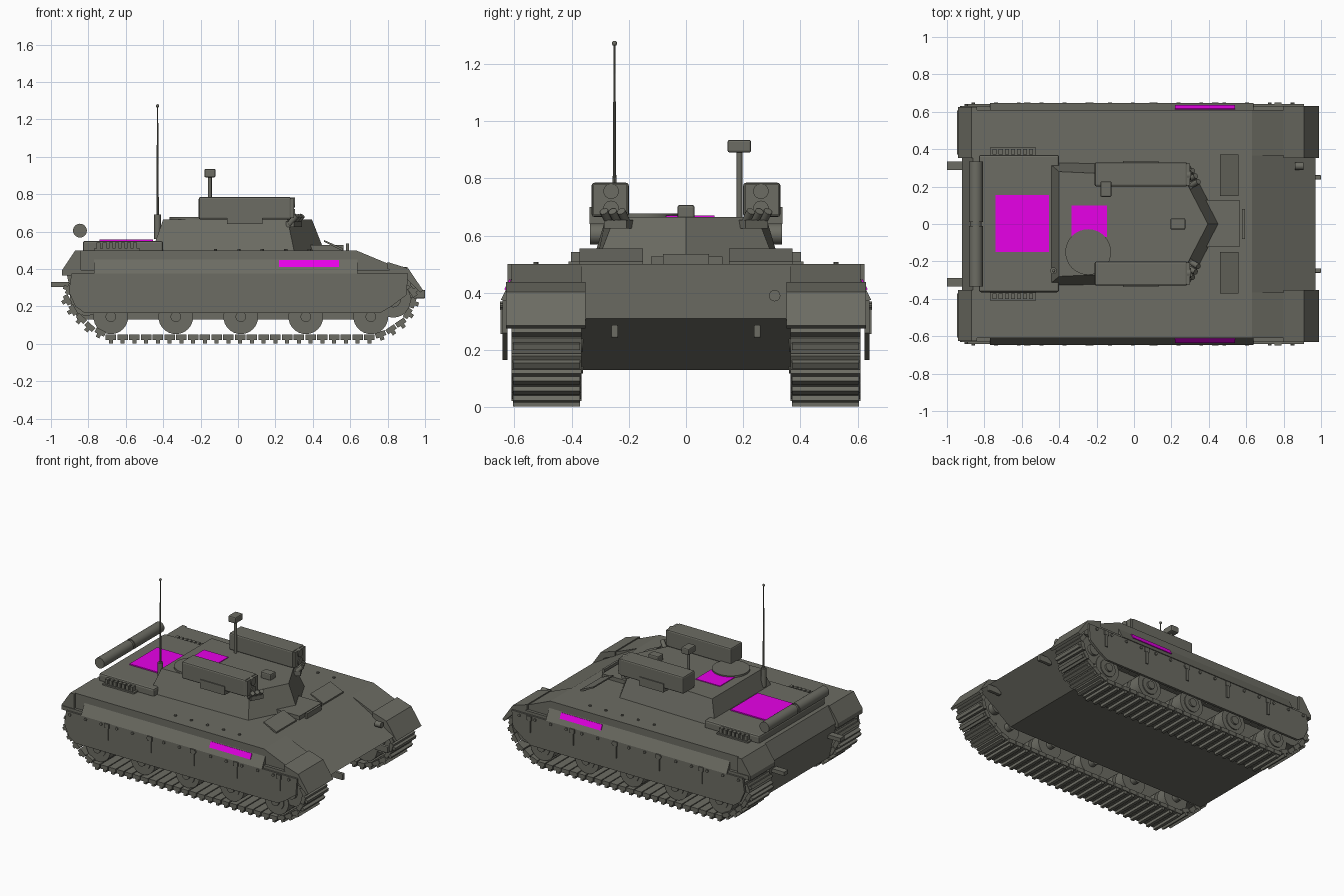
import bpy, bmesh, math
from mathutils import Vector, Matrix

if "Cube" in bpy.data.objects:
    bpy.data.objects.remove(bpy.data.objects["Cube"])


def material(name, colour):
    m = bpy.data.materials.new(name)
    m.use_nodes = True
    m.diffuse_color = (*colour, 1)
    m.node_tree.nodes["Principled BSDF"].inputs["Base Color"].default_value = (*colour, 1)
    return m


ARMOUR = material("olive grey armour", (0.15, 0.15, 0.125))
MARKER = material("magenta marker", (0.8, 0.0, 0.8))


def finish(name, bm, mat=ARMOUR, smooth=False, bevel=0):
    bmesh.ops.recalc_face_normals(bm, faces=bm.faces)
    mesh = bpy.data.meshes.new(name)
    bm.to_mesh(mesh)
    bm.free()
    ob = bpy.data.objects.new(name, mesh)
    bpy.context.collection.objects.link(ob)
    mesh.materials.append(mat)
    if bevel:
        mod = ob.modifiers.new("edge", "BEVEL")
        mod.width, mod.segments = bevel, 2
    if smooth:
        bpy.ops.object.select_all(action="DESELECT")
        ob.select_set(True)
        bpy.context.view_layer.objects.active = ob
        bpy.ops.object.shade_smooth_by_angle(angle=math.radians(35))
    return ob


def add_loft(bm, ring_a, ring_b):
    a = [bm.verts.new(p) for p in ring_a]
    b = [bm.verts.new(p) for p in ring_b]
    bm.faces.new(a)
    bm.faces.new(b[::-1])
    for i in range(len(a)):
        j = (i + 1) % len(a)
        bm.faces.new((a[i], b[i], b[j], a[j]))


def add_box(bm, centre, size, turn=Matrix()):
    mat = Matrix.Translation(centre) @ turn @ Matrix.Diagonal((*size, 1))
    bmesh.ops.create_cube(bm, size=1, matrix=mat)


def add_cyl(bm, start, end, r, r2=None, sides=24):
    start, end = Vector(start), Vector(end)
    d = end - start
    mat = Matrix.Translation((start + end) / 2) @ d.to_track_quat("Z", "Y").to_matrix().to_4x4()
    bmesh.ops.create_cone(bm, cap_ends=True, segments=sides, radius1=r,
                          radius2=r if r2 is None else r2, depth=d.length, matrix=mat)


def box(name, x, y, z, mat=ARMOUR, bevel=0):
    bm = bmesh.new()
    add_box(bm, [(a + b) / 2 for a, b in (x, y, z)], [abs(b - a) for a, b in (x, y, z)])
    return finish(name, bm, mat, bevel=bevel)


def side_prism(name, profile, y0, y1, mat=ARMOUR):
    bm = bmesh.new()
    add_loft(bm, [(x, y0, z) for x, z in profile], [(x, y1, z) for x, z in profile])
    return finish(name, bm, mat)


def long_prism(name, profile, x0, x1, mat=ARMOUR):
    bm = bmesh.new()
    add_loft(bm, [(x0, y, z) for y, z in profile], [(x1, y, z) for y, z in profile])
    return finish(name, bm, mat)


def cyl(name, start, end, r, r2=None, sides=24):
    bm = bmesh.new()
    add_cyl(bm, start, end, r, r2, sides)
    return finish(name, bm, smooth=True)


# Central hull
side_prism("hull", [(-.86, .5), (-.92, .39), (-.86, .13), (.72, .13), (.97, .31), (.63, .5)], -.365, .365)

# Track centre line, resampled into evenly spaced shoes
path = [Vector(p) for p in ((-.68, .035), (.72, .035), (.80, .065), (.88, .12), (.925, .19),
        (.945, .26), (.90, .325), (.80, .345), (-.80, .345), (-.89, .32), (-.92, .25),
        (-.875, .17), (-.79, .09))]
segments = list(zip(path, path[1:] + path[:1]))
total = sum((b - a).length for a, b in segments)
shoe_count = 64


def on_track(dist):
    for a, b in segments:
        length = (b - a).length
        if dist <= length:
            return a.lerp(b, dist / length), (b - a).normalized()
        dist -= length
    return segments[-1][1], (b - a).normalized()


WHEELS = [-.68 + .3475 * i for i in range(5)]
for s, side in ((1, "left"), (-1, "right")):
    # Sponson, fender and mudguards
    side_prism(side + "_sponson", [(-.86, .5), (-.93, .395), (-.93, .37), (.88, .37), (.91, .395),
               (.81, .425), (.63, .5)], s * .365, s * .61)
    box(side + "_fender", (-.93, .89), (s * .365, s * .63), (.37, .395))
    side_prism(side + "_front_mudguard", [(.80, .437), (.91, .403), (.99, .285), (.975, .275), (.88, .37),
               (.80, .40)], s * .352, s * .63)
    side_prism(side + "_rear_mudguard", [(-.84, .5), (-.87, .5), (-.94, .395), (-.94, .365), (-.84, .365)],
               s * .352, s * .625)

    # Sloped side panel with its marker strip
    long_prism(side + "_side_panel", [(s * .60, .45), (s * .61, .45), (s * .648, .375), (s * .60, .375)], -.77, .64)
    long_prism(side + "_side_marker", [(s * .612, .445), (s * .618, .447), (s * .636, .411), (s * .628, .41)],
               .22, .54, MARKER)

    # Skirt, straps and rivets
    side_prism(side + "_skirt", [(-.89, .375), (-.905, .28), (-.87, .2), (-.82, .165), (.76, .165),
               (.82, .2), (.90, .26), (.91, .375)], s * .625, s * .642)
    bm = bmesh.new()
    for i in range(5):
        x = -.57 + .335 * i
        add_box(bm, (x, s * .643, .31), (.02, .012, .11))
        add_box(bm, (x, s * .643, .355), (.035, .014, .03))
    for i in range(15):
        x = -.86 + .122 * i
        add_cyl(bm, (x, s * .635, .355), (x, s * .65, .355), .01, sides=8)
    finish(side + "_skirt_fittings", bm)

    # Running gear
    bm = bmesh.new()
    for x in WHEELS:
        for y0, y1, r in ((.40, .47, .093), (.50, .585, .093), (.42, .592, .06), (.36, .605, .028)):
            add_cyl(bm, (x, s * y0, .145), (x, s * y1, .145), r, sides=32)
    finish(side + "_road_wheels", bm, smooth=True)
    bm = bmesh.new()
    for x, z, r in ((.83, .235, .095), (-.81, .24, .09)):
        add_cyl(bm, (x, s * .40, z), (x, s * .58, z), r)
        add_cyl(bm, (x, s * .36, z), (x, s * .60, z), .04)
    finish(side + "_end_wheels", bm, smooth=True)
    bm = bmesh.new()
    for i in range(shoe_count):
        p, t = on_track(total * i / shoe_count)
        turn = Matrix.Rotation(-math.atan2(t.y, t.x), 4, "Y")
        out = Vector((t.y, 0, -t.x))
        c = Vector((p.x, s * .488, p.y))
        add_box(bm, c, (.056, .245, .028), turn)
        add_box(bm, c + out * .022, (.022, .235, .022), turn)
    finish(side + "_track", bm)

    # Exhaust grille
    box(side + "_exhaust_tray", (-.77, -.525), (s * .36, s * .41), (.49, .51))
    bm = bmesh.new()
    for i in range(7):
        add_box(bm, (-.745 + .0325 * i, s * .387, .525), (.022, .03, .035))
    finish(side + "_exhaust_slats", bm)

    # Deck bolts
    bm = bmesh.new()
    for i in range(5):
        x = -.12 + .125 * i
        add_cyl(bm, (x, s * .525, .495), (x, s * .525, .508), .009, sides=8)
    finish(side + "_deck_bolts", bm)

    # Tilted splash plate and tow points
    side_prism(side + "_splash_plate", [(.46, .545), (.46, .555), (.56, .51), (.56, .495)], s * .15, s * .372)
    box(side + "_rear_tow_hook", (-1.0, -.87), (s * .29, s * .335), (.303, .33))
    box(side + "_front_tow_hook", (.90, 1.0), (s * .237, s * .262), (.243, .288), bevel=.005)

    # Missile launcher with two tubes
    box(side + "_launcher", (-.21, .285), (s * .2, s * .33), (.665, .785), bevel=.01)
    box(side + "_launcher_face", (.28, .30), (s * .206, s * .324), (.672, .778))
    box(side + "_launcher_mount", (-.06, .13), (s * .25, s * .337), (.64, .70))
    bm = bmesh.new()
    for z in (.755, .695):
        add_cyl(bm, (.27, s * .262, z), (.306, s * .262, z), .027)
    finish(side + "_launcher_tubes", bm, smooth=True)

    # Smoke dischargers
    bm = bmesh.new()
    for x, y in ((.285, .265), (.30, .235), (.315, .205)):
        add_cyl(bm, (x - .01, s * y, .64), (x + .03, s * (y + .022), .685), .015, sides=12)
    add_box(bm, (.30, s * .235, .64), (.05, .09, .03), Matrix.Rotation(s * .5, 4, "Z"))
    finish(side + "_smoke_dischargers", bm, smooth=True)

# Wedge turret
bm = bmesh.new()
low = [(-.46, .33), (.30, .315), (.462, 0), (.30, -.315), (-.46, -.33)]
high = [(-.40, .28), (.265, .25), (.395, 0), (.265, -.25), (-.40, -.28)]
add_loft(bm, [(x, y, .495) for x, y in low], [(x, y, .665) for x, y in high])
finish("turret", bm)

# Turret roof fittings
cyl("commander_hatch", (-.245, -.15, .65), (-.245, -.15, .678), .122, sides=32)
box("roof_marker", (-.335, -.145), (-.07, .10), (.663, .67), MARKER)
box("gunner_sight", (.195, .275), (-.03, .03), (.66, .707), bevel=.008)
cyl("periscope_mast", (-.15, .187, .66), (-.15, .187, .90), .01, sides=12)
box("periscope_head", (-.18, -.12), (.145, .228), (.89, .935), bevel=.008)
cyl("antenna_base", (-.43, -.25, .56), (-.43, -.25, .69), .018, sides=12)
cyl("antenna_rod", (-.43, -.25, .68), (-.43, -.25, 1.27), .007, .003, sides=8)
bm = bmesh.new()
bmesh.ops.create_uvsphere(bm, u_segments=12, v_segments=8, radius=.009,
                          matrix=Matrix.Translation((-.43, -.25, 1.272)))
finish("antenna_tip", bm, smooth=True)

# Engine deck and stowage roll
box("engine_deck", (-.83, -.40), (-.365, .37), (.49, .55), bevel=.012)
box("deck_marker", (-.74, -.455), (-.15, .155), (.55, .558), MARKER)
bm = bmesh.new()
for a, b, r in ((-.335, -.01, .037), (.01, .335, .037), (-.02, .02, .03)):
    add_cyl(bm, (-.845, a, .605), (-.845, b, .605), r)
finish("stowage_roll", bm, smooth=True)

# Driver station and headlight
box("driver_cover", (.38, .565), (-.122, .128), (.49, .527))
box("driver_vision_bar", (.578, .594), (-.08, .08), (.495, .535))
cyl("headlight", (.86, .31, .39), (.905, .31, .39), .02, sides=16)
